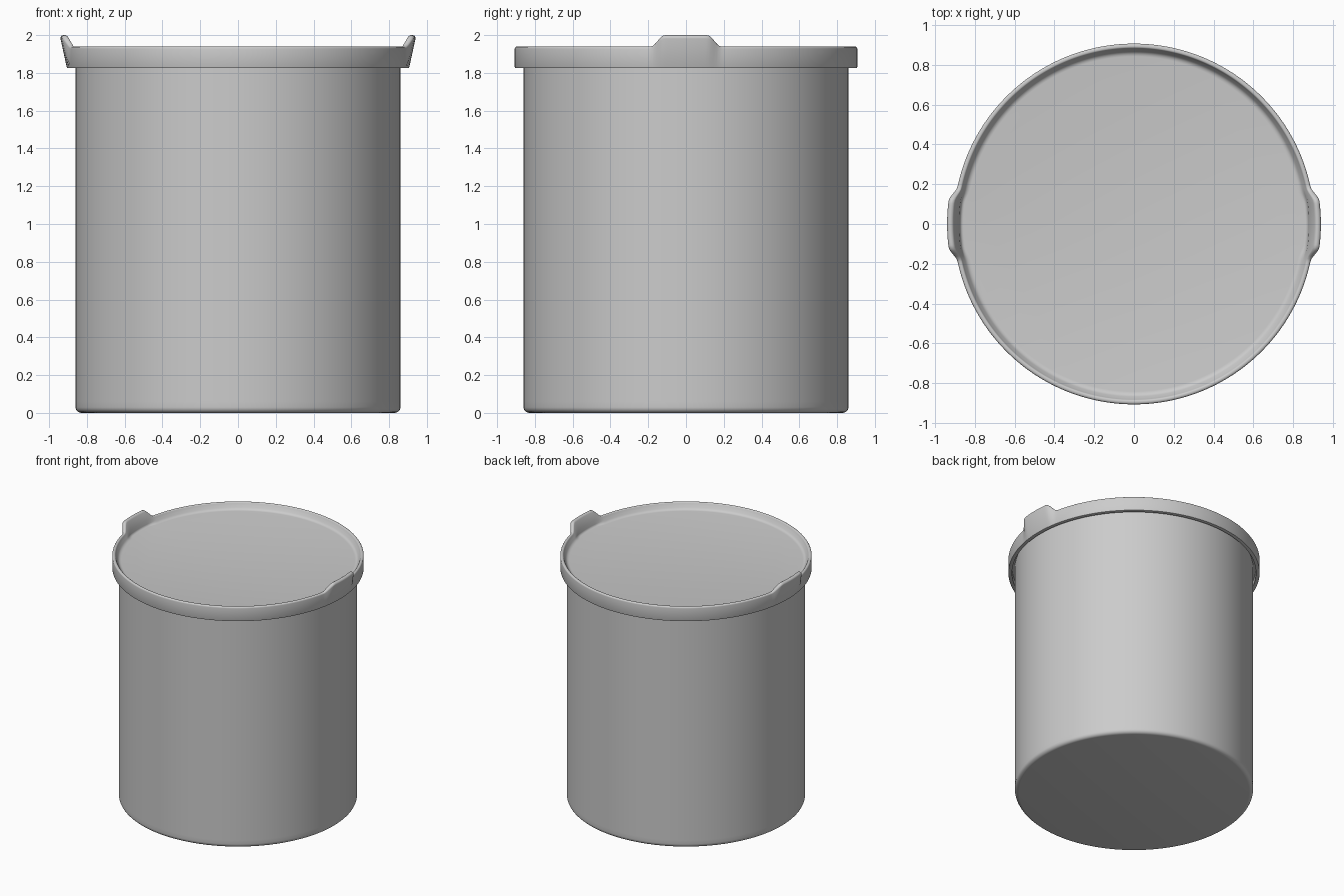
import bpy, bmesh, math

if "Cube" in bpy.data.objects:
    bpy.data.objects.remove(bpy.data.objects["Cube"], do_unlink=True)

grey = bpy.data.materials.new("plain grey")
grey.use_nodes = True
colour = (0.6, 0.6, 0.6, 1)
grey.diffuse_color = colour
grey.node_tree.nodes["Principled BSDF"].inputs["Base Color"].default_value = colour


def lathe(name, profile_at, segments):
    """Turn a profile (a function of angle) round z and cap both ends."""
    bm = bmesh.new()
    rings = []
    for i in range(segments):
        a = math.tau * i / segments
        rings.append([bm.verts.new((r * math.cos(a), r * math.sin(a), z))
                      for r, z in profile_at(a)])
    for i in range(segments):
        p, q = rings[i], rings[(i + 1) % segments]
        for j in range(len(p) - 1):
            bm.faces.new((p[j], q[j], q[j + 1], p[j + 1]))
    for end in (0, -1):
        bm.faces.new([ring[end] for ring in rings])
    bmesh.ops.recalc_face_normals(bm, faces=bm.faces)
    mesh = bpy.data.meshes.new(name)
    bm.to_mesh(mesh)
    bm.free()
    mesh.materials.append(grey)
    ob = bpy.data.objects.new(name, mesh)
    bpy.context.collection.objects.link(ob)
    bpy.ops.object.select_all(action='DESELECT')
    ob.select_set(True)
    bpy.context.view_layer.objects.active = ob
    bpy.ops.object.shade_smooth_by_angle(angle=math.radians(40))
    return ob


def arc(cx, cz, radius, start, end, steps=5):
    """Rounded corner in the profile plane, angles in degrees."""
    return [(cx + radius * math.cos(math.radians(t)), cz + radius * math.sin(math.radians(t)))
            for t in (start + (end - start) * k / steps for k in range(steps + 1))]


# Hollow container with a softened bottom edge
wall = (arc(0.83, 0.03, 0.03, -90, 0)
        + [(0.86, 0.06), (0.86, 1.865), (0.83, 1.865), (0.83, 0.04)])
lathe("container", lambda a: wall, 160)

# Lid: overhanging skirt, rounded rim and a sunken top panel
under = [(0.80, 1.87), (0.88, 1.87), (0.88, 1.825)]
skirt = arc(0.901, 1.831, 0.006, -90, 0, 2)
rim = (under + skirt + arc(0.896, 1.928, 0.011, 0, 90, 4)
       + arc(0.892, 1.93, 0.009, 90, 170, 3)
       + [(0.874, 1.915)] + arc(0.842, 1.92, 0.03, -20, -90, 4))

# Same point order, but leaning outward and taller, for the two lift tabs
tab = (under + skirt + arc(0.924, 1.984, 0.016, -10, 90, 4)
       + arc(0.922, 1.984, 0.016, 90, 160, 3)
       + [(0.88, 1.935)] + arc(0.858, 1.908, 0.018, -10, -90, 4))


def lid_profile(a):
    t = min(max((0.19 - abs(0.91 * math.sin(a))) / 0.08, 0), 1)
    w = t * t * (3 - 2 * t)
    return [(r + (s - r) * w, z + (y - z) * w) for (r, z), (s, y) in zip(rim, tab)]


lathe("lid", lid_profile, 384)
